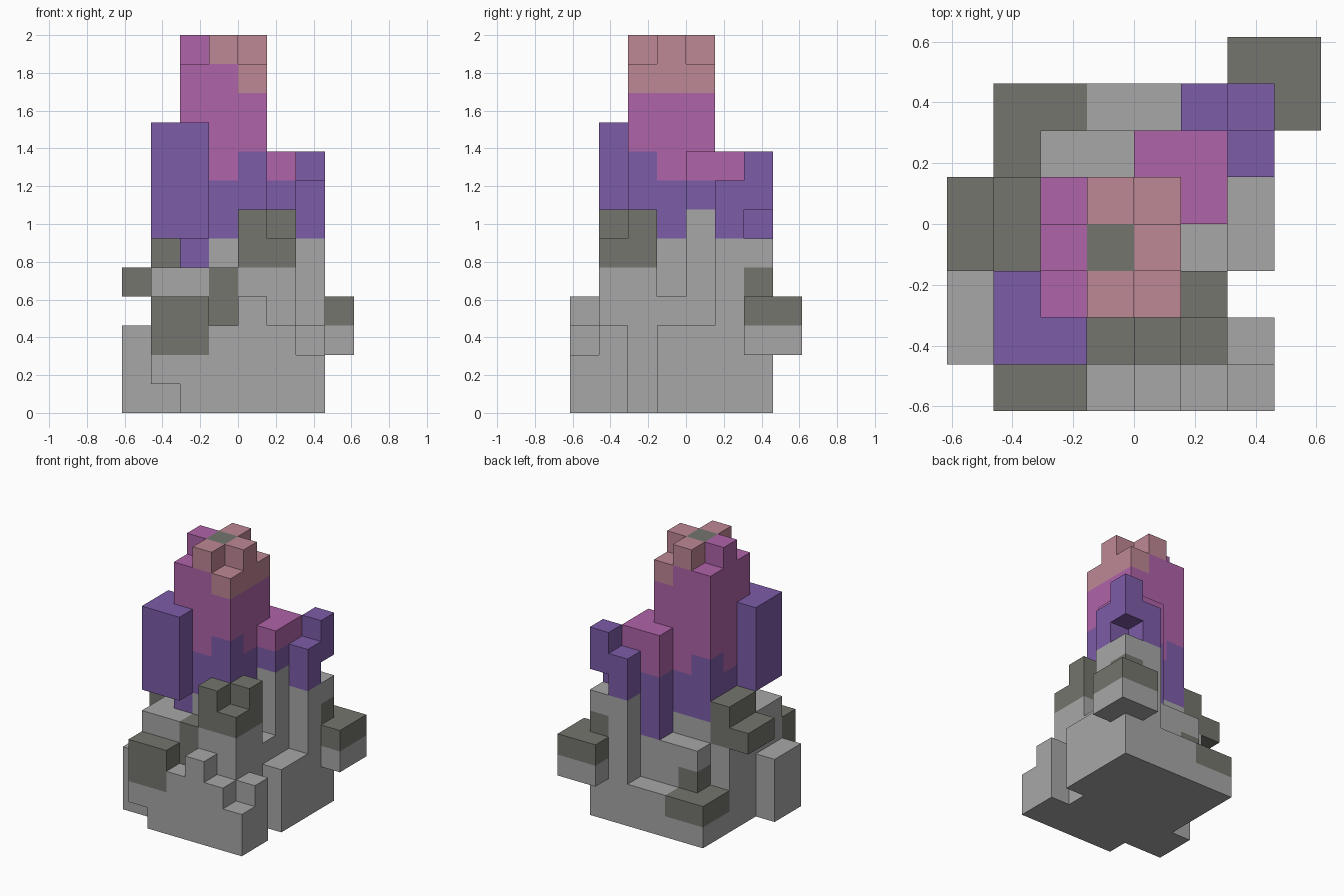
import bpy

cube = bpy.data.objects.get("Cube")
if cube:
    bpy.data.objects.remove(cube, do_unlink=True)

CELL = 2 / 13          # edge length of one block
CENTRE = 4             # grid centre in blocks


def linear(c):
    c /= 255
    return c / 12.92 if c <= 0.04045 else ((c + 0.055) / 1.055) ** 2.4


def make_material(name, *rgb):
    mat = bpy.data.materials.new(name)
    mat.use_nodes = True
    colour = [linear(c) for c in rgb] + [1]
    mat.diffuse_color = colour
    mat.node_tree.nodes["Principled BSDF"].inputs["Base Color"].default_value = colour
    return mat


MATERIALS = {
    "stone": make_material("light grey stone", 167, 167, 167),
    "dark": make_material("dark grey stone", 117, 117, 110),
    "purple": make_material("purple crystal", 125, 92, 169),
    "magenta": make_material("magenta crystal", 175, 99, 169),
    "pink": make_material("pink crystal", 190, 136, 149),
}
COLOURS = list(MATERIALS)
blocks = {}            # (x, y, z) -> (part name, colour)


def span(r):
    return range(r[0], r[1] + 1) if isinstance(r, tuple) else (r,)


def box(part, colour, xs, ys, zs):
    """Fill an inclusive range of blocks; later boxes repaint earlier ones."""
    for x in span(xs):
        for y in span(ys):
            for z in span(zs):
                blocks[x, y, z] = (part, colour)


# Front rocks
p = "front_rocks"
box(p, "stone", (1, 2), 0, (0, 1))
box(p, "dark", (1, 2), 0, (2, 3))
del blocks[1, 0, 0]
box(p, "stone", 3, 0, (0, 2))
box(p, "stone", 4, 0, (0, 3))
box(p, "stone", 5, 0, (0, 2))
box(p, "stone", 6, 0, (0, 1))
box(p, "stone", 6, 1, (0, 2))
box(p, "stone", (1, 2), 1, (0, 4))
box(p, "stone", 3, 1, (0, 2))
box(p, "dark", 3, 1, (3, 4))
box(p, "stone", (4, 5), 1, (0, 4))
box(p, "stone", 5, 2, (0, 4))
box(p, "dark", 4, 1, (5, 6))
box(p, "dark", 5, 1, 5)
box(p, "dark", 5, 2, (5, 6))

# Rocks on the -x side
p = "right_rocks"
box(p, "stone", 0, (1, 2), (0, 2))
box(p, "stone", 1, 2, (0, 4))
box(p, "stone", 1, (3, 4), (0, 3))
box(p, "dark", 1, (3, 4), (4, 5))
box(p, "dark", 0, (3, 4), 4)

# Back rocks
p = "back_rocks"
box(p, "stone", (1, 4), 6, (0, 1))
box(p, "stone", 1, 5, 0)
box(p, "dark", 1, 5, 1)
box(p, "dark", (1, 2), 6, 1)
box(p, "stone", (2, 3), 5, (0, 3))
box(p, "dark", 2, 5, 2)

# Rocks on the +x side
p = "left_rocks"
box(p, "stone", 5, 3, (0, 3))
box(p, "stone", 6, (3, 4), (0, 2))
box(p, "stone", 5, 4, (0, 6))
box(p, "stone", (5, 6), (5, 6), (0, 5))
box(p, "stone", 4, 5, (0, 3))
box(p, "dark", 6, 6, 4)

# Corner ledge
for cell in ((7, 6), (6, 7), (7, 7)):
    box("corner_ledge", "stone", *cell, 2)
    box("corner_ledge", "dark", *cell, 3)

# Main crystal: core, colour bands and cross-shaped tip
p = "main_crystal"
box(p, "stone", (2, 4), (2, 4), (0, 5))
box(p, "purple", 2, (2, 4), 5)
box(p, "purple", 3, 4, 5)
box(p, "purple", (2, 4), (2, 4), (6, 8))
box(p, "magenta", (2, 4), (2, 4), (9, 11))
box(p, "magenta", (2, 4), (3, 4), 8)
box(p, "magenta", 3, 2, 8)
box(p, "magenta", 3, 4, 7)
box(p, "magenta", 2, 3, 7)
box(p, "pink", 4, (2, 4), 11)
box(p, "pink", 3, (2, 4), 12)
box(p, "pink", 4, 3, 12)
box(p, "magenta", 2, 3, 12)
box(p, "dark", 3, 3, 12)

# Corner crystal hugging the tower
p = "front_crystal"
box(p, "purple", (1, 2), 1, (6, 9))
box(p, "purple", 1, 2, (6, 9))

# Back crystal and its purple shoots
p = "back_crystal"
box(p, "purple", 4, 5, (4, 6))
box(p, "magenta", 4, 5, (7, 8))
box(p, "purple", 5, 5, (6, 7))
box(p, "purple", 5, 4, 7)
box(p, "magenta", 5, (4, 5), 8)
p = "back_crystal_shoots"
box(p, "purple", 6, 5, (6, 7))
box(p, "purple", 5, 6, (6, 7))
box(p, "purple", 6, 6, (7, 8))


def build_part(part):
    """Make one mesh from the exposed block faces of a part."""
    verts, faces, paint = {}, [], []
    for cell, (owner, colour) in blocks.items():
        if owner != part:
            continue
        for axis in range(3):
            u, v = (axis + 1) % 3, (axis + 2) % 3
            for side in (0, 1):
                other = list(cell)
                other[axis] += 2 * side - 1
                if tuple(other) in blocks:
                    continue
                face = []
                for du, dv in ((0, 0), (1, 0), (1, 1), (0, 1)):
                    c = list(cell)
                    c[axis] += side
                    c[u] += du
                    c[v] += dv
                    face.append(verts.setdefault(tuple(c), len(verts)))
                faces.append(face if side else face[::-1])
                paint.append(COLOURS.index(colour))
    coords = [((x - CENTRE) * CELL, (y - CENTRE) * CELL, z * CELL) for x, y, z in verts]
    mesh = bpy.data.meshes.new(part)
    mesh.from_pydata(coords, [], faces)
    for mat in MATERIALS.values():
        mesh.materials.append(mat)
    for poly, index in zip(mesh.polygons, paint):
        poly.material_index = index
    mesh.update()
    bpy.context.collection.objects.link(bpy.data.objects.new(part, mesh))


for part in dict.fromkeys(owner for owner, _ in blocks.values()):
    build_part(part)
